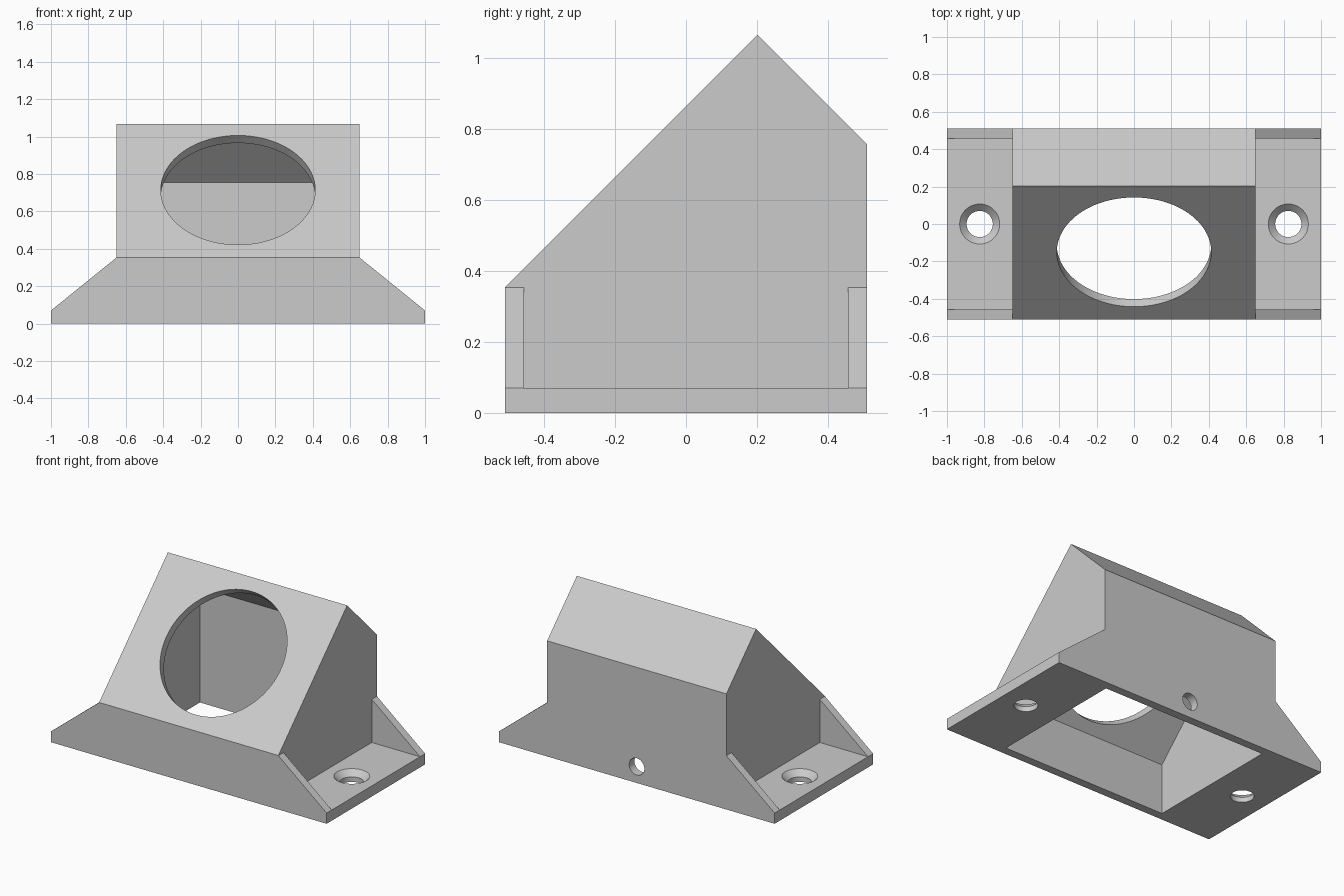
import bpy, bmesh, math
from mathutils import Matrix, Vector

if "Cube" in bpy.data.objects:
    bpy.data.objects.remove(bpy.data.objects["Cube"], do_unlink=True)

HALF_Y = 0.51      # half depth of the base
BODY_X = 0.65      # half width of the housing
WALL = 0.055
FLANGE = 0.07
SHOULDER = 0.353   # height where the sloped face begins
PEAK_Y, PEAK_Z = 0.202, 1.066

grey = bpy.data.materials.new("plain grey")
grey.use_nodes = True
grey.diffuse_color = (0.6, 0.6, 0.6, 1)
grey.node_tree.nodes["Principled BSDF"].inputs["Base Color"].default_value = (0.6, 0.6, 0.6, 1)


def add_object(name, bm):
    bmesh.ops.recalc_face_normals(bm, faces=bm.faces)
    mesh = bpy.data.meshes.new(name)
    bm.to_mesh(mesh)
    bm.free()
    mesh.materials.append(grey)
    obj = bpy.data.objects.new(name, mesh)
    bpy.context.collection.objects.link(obj)
    return obj


def prism(points, direction):
    """Extrude a closed outline along a vector."""
    bm = bmesh.new()
    face = bm.faces.new([bm.verts.new(p) for p in points])
    ext = bmesh.ops.extrude_face_region(bm, geom=[face])
    moved = [v for v in ext["geom"] if isinstance(v, bmesh.types.BMVert)]
    bmesh.ops.translate(bm, vec=direction, verts=moved)
    return bm


def cone(name, centre, r1, r2, depth, rot=0.0, sides=64):
    """Round cutter, tilted about the x axis."""
    bm = bmesh.new()
    bmesh.ops.create_cone(bm, cap_ends=True, segments=sides, radius1=r1, radius2=r2, depth=depth,
                          matrix=Matrix.Translation(centre) @ Matrix.Rotation(rot, 4, "X"))
    return add_object(name, bm)


def box(name, lo, hi):
    bm = prism([(lo[0], lo[1], lo[2]), (hi[0], lo[1], lo[2]),
                (hi[0], hi[1], lo[2]), (lo[0], hi[1], lo[2])], (0, 0, hi[2] - lo[2]))
    return add_object(name, bm)


# Solid housing: front silhouette run through the depth, roof planes sliced off
half = [(1, 0), (1, FLANGE), (BODY_X, SHOULDER), (BODY_X, 1.2)]
outline = half + [(-x, z) for x, z in reversed(half)]
bm = prism([(x, -HALF_Y, z) for x, z in outline], (0, 2 * HALF_Y, 0))
for normal in ((0, -1, 1), (0, 1, 1)):
    bmesh.ops.bisect_plane(bm, geom=bm.verts[:] + bm.edges[:] + bm.faces[:], dist=1e-5,
                           plane_co=(0, PEAK_Y, PEAK_Z), plane_no=Vector(normal).normalized(),
                           clear_outer=True)
    bmesh.ops.holes_fill(bm, edges=[e for e in bm.edges if e.is_boundary])
housing = add_object("angled_housing", bm)

cutters = []

# Hollow interior, open underneath
inner = HALF_Y - WALL
cavity = [(-inner, -0.1), (-inner, 0.328), (0.213, 0.996), (inner, 0.754), (inner, -0.1)]
inner_x = BODY_X - WALL
cutters.append(add_object("cavity_cutter",
                          prism([(-inner_x, y, z) for y, z in cavity], (2 * inner_x, 0, 0))))

# Large round opening in the sloped face, small cable hole in the back
cutters.append(cone("opening_cutter", (0, -0.148, 0.712), 0.413, 0.413, 0.3, math.radians(45), 96))
cutters.append(cone("cable_hole_cutter", (0, HALF_Y, 0.107), 0.055, 0.055, 0.3, math.radians(90), 48))

# Side pockets between the gussets, with countersunk screw holes
for s in (-1, 1):
    xs = sorted((s * BODY_X, s * 1.2))
    cutters.append(box("pocket_cutter", (xs[0], -0.457, FLANGE), (xs[1], 0.457, 0.6)))
    cutters.append(cone("screw_hole_cutter", (s * 0.825, 0, 0), 0.07, 0.07, 0.3))
    cutters.append(cone("countersink_cutter", (s * 0.825, 0, FLANGE), 0.07, 0.144, 0.074))

bpy.context.view_layer.objects.active = housing
for cutter in cutters:
    cutter.hide_render = True
    mod = housing.modifiers.new(cutter.name, "BOOLEAN")
    mod.operation = "DIFFERENCE"
    mod.solver = "EXACT"
    mod.object = cutter
    bpy.ops.object.modifier_apply(modifier=mod.name)
    bpy.data.objects.remove(cutter, do_unlink=True)

# Smooth the bores, keep the edges crisp
bpy.ops.object.select_all(action="DESELECT")
housing.select_set(True)
bpy.ops.object.shade_smooth_by_angle(angle=math.radians(30))
